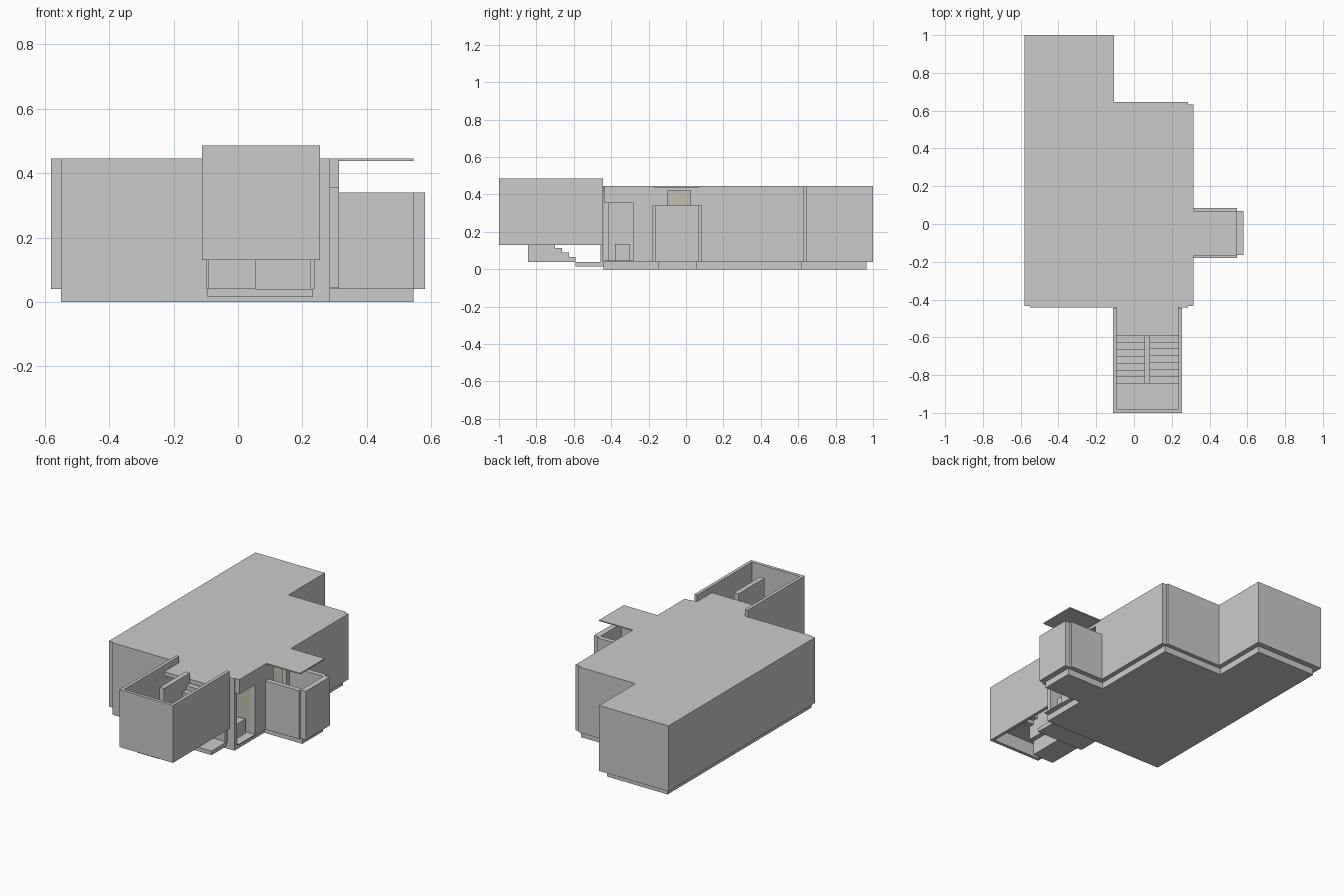
import bpy, bmesh

if "Cube" in bpy.data.objects:
    bpy.data.objects.remove(bpy.data.objects["Cube"])


def mesh_object(name, bm, mat=None):
    bmesh.ops.recalc_face_normals(bm, faces=bm.faces)
    me = bpy.data.meshes.new(name)
    bm.to_mesh(me)
    bm.free()
    ob = bpy.data.objects.new(name, me)
    bpy.context.collection.objects.link(ob)
    if mat:
        me.materials.append(mat)
    return ob


def prism(name, outline, z0, z1, mat=None):
    bm = bmesh.new()
    face = bm.faces.new([bm.verts.new((x, y, z0)) for x, y in outline])
    ext = bmesh.ops.extrude_face_region(bm, geom=[face])
    for v in ext["geom"]:
        if isinstance(v, bmesh.types.BMVert):
            v.co.z = z1
    if face not in ext["geom"] and not any(
            isinstance(g, bmesh.types.BMFace) and g.calc_center_median().z < z0 + 1e-5
            for g in bm.faces):
        bm.faces.new([v for v in face.verts])
    return mesh_object(name, bm, mat)


def box(name, x0, x1, y0, y1, z0, z1, mat=None):
    bm = bmesh.new()
    bmesh.ops.create_cube(bm, size=1)
    for v in bm.verts:
        v.co = (x1 if v.co.x > 0 else x0, y1 if v.co.y > 0 else y0, z1 if v.co.z > 0 else z0)
    return mesh_object(name, bm, mat)


beige = bpy.data.materials.new("pale_beige")
beige.diffuse_color = (0.55, 0.52, 0.44, 1)
beige.use_nodes = True
beige.node_tree.nodes["Principled BSDF"].inputs["Base Color"].default_value = beige.diffuse_color

# Recessed plinth, including the part under the entrance
prism("plinth", [(-.55, -.442), (.285, -.442), (.285, -.15), (.545, -.15), (.545, .055),
                 (.285, .055), (.285, .62), (-.135, .62), (-.135, .965), (-.55, .965)], 0, .04)

# Floor and roof share the stepped outline with small corner notches
outline = [(-.55, -.442), (.285, -.442), (.285, -.435), (.314, -.435), (.314, .632), (.285, .632),
           (.285, .645), (-.105, .645), (-.105, 1), (-.58, 1), (-.58, -.435), (-.55, -.435)]
prism("floor", outline, .04, .046)
prism("roof", outline, .42, .445)

# Outer walls
WALLS = {
    "front_wall": (-.55, .285, -.442, -.415),
    "left_wall": (-.58, -.55, -.435, 1),
    "back_wall": (-.55, -.105, .97, 1),
    "inner_side_wall": (-.135, -.105, .645, .97),
    "back_step_wall": (-.135, .285, .615, .645),
    "right_wall_front": (.285, .314, -.28, -.10),
    "right_wall_back": (.285, .314, .025, .632),
}
for name, (x0, x1, y0, y1) in WALLS.items():
    box(name, x0, x1, y0, y1, .046, .42)
box("corner_lintel", .285, .314, -.435, -.28, .355, .42)

# Interior seen through the corner and entrance openings
box("corner_room_wall", 0, .285, -.28, -.26, .046, .42, beige)
box("corner_room_side", 0, .02, -.415, -.28, .046, .42)
box("low_bench", .1, .26, -.38, -.30, .046, .135)
box("entrance_room_wall", .1, .12, -.26, .1, .046, .42, beige)
box("entrance_room_side", .12, .285, .08, .1, .046, .42, beige)

# Entrance enclosure with open top, and thin canopy
for name, y0, y1 in (("entrance_front_wall", -.18, -.15), ("entrance_back_wall", .055, .085)):
    box(name, .314, .545, y0, y1, .04, .34)
box("entrance_end_wall", .545, .58, -.165, .07, .04, .34)
box("entrance_floor", .314, .545, -.15, .055, .04, .046)
box("canopy", .314, .545, -.17, .07, .438, .445)

# Stair tower: open-topped parapet enclosure
T0, T1 = .13, .485
box("tower_left_wall", -.112, -.092, -1, -.445, T0, T1)
box("tower_right_wall", .235, .255, -1, -.445, T0, T1)
box("tower_front_wall", -.092, .235, -1, -.98, T0, T1)
box("tower_centre_wall", .055, .085, -.845, -.59, T0, T1)
for name, x0 in (("left_post", -.1), ("right_post", .225)):
    box(name, x0, x0 + .012, -.456, -.443, .04, T0 + .02)

# Landings: ground, half way and roof level
box("ground_landing", -.095, .232, -.59, -.442, .015, .04)
box("middle_landing", -.092, .235, -.98, -.845, .215, .24)
box("top_landing", -.092, .235, -.59, -.442, .42, .445)

# Two flights of steps; the lower one is solid
N, RUN = 7, .255 / 7
for i in range(N):
    y = -.59 - i * RUN
    box(f"lower_step_{i}", -.092, .055, y - RUN, y, .04, .04 + .2 * (i + 1) / (N + 1))
    y = -.845 + i * RUN
    top = .24 + .205 * (i + 1) / (N + 1)
    box(f"upper_step_{i}", .085, .235, y, y + RUN, top - .05, top)
